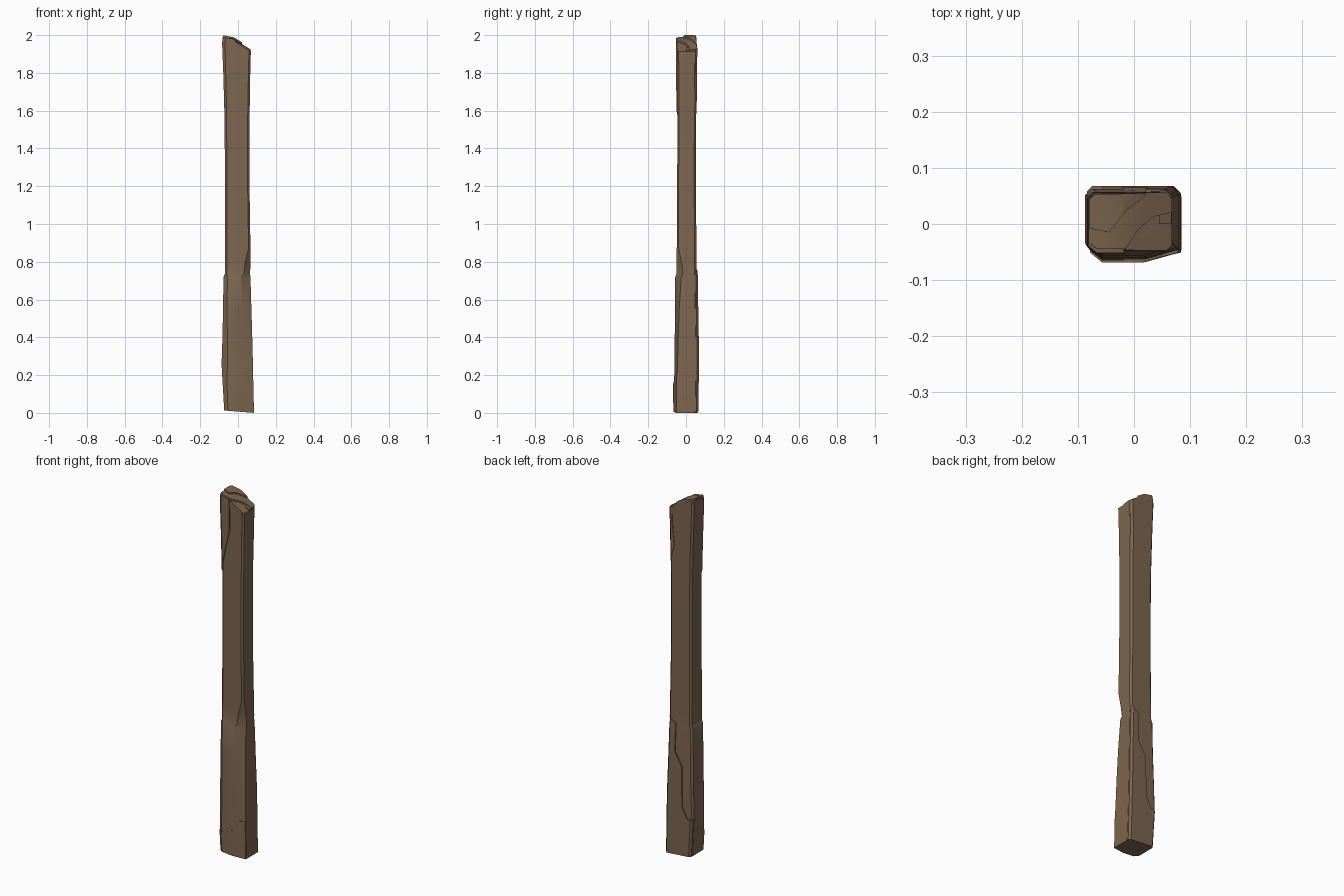
import bpy, bmesh, math
from mathutils import Vector

if "Cube" in bpy.data.objects:
    bpy.data.objects.remove(bpy.data.objects["Cube"])

wood = bpy.data.materials.new("weathered brown wood")
wood.diffuse_color = (0.205, 0.132, 0.081, 1)
wood.use_nodes = True
wood.node_tree.nodes["Principled BSDF"].inputs["Base Color"].default_value = wood.diffuse_color

# z, left, right, front, back, front-left chamfer, front-right chamfer x / y
SECTIONS = [
    (-0.05, -0.068, 0.085, -0.060, 0.056, 0.014, 0.070, 0.014),
    (0.03, -0.074, 0.084, -0.062, 0.060, 0.016, 0.070, 0.016),
    (0.12, -0.079, 0.082, -0.064, 0.061, 0.018, 0.065, 0.018),
    (0.20, -0.084, 0.080, -0.062, 0.062, 0.022, 0.060, 0.016),
    (0.26, -0.087, 0.079, -0.061, 0.062, 0.026, 0.055, 0.016),
    (0.38, -0.083, 0.076, -0.060, 0.062, 0.022, 0.050, 0.018),
    (0.55, -0.079, 0.071, -0.058, 0.059, 0.018, 0.050, 0.022),
    (0.72, -0.077, 0.066, -0.057, 0.057, 0.017, 0.050, 0.032),
    (0.735, -0.070, 0.064, -0.051, 0.056, 0.009, 0.034, 0.036),
    (0.80, -0.070, 0.066, -0.050, 0.056, 0.009, 0.028, 0.026),
    (0.87, -0.070, 0.066, -0.049, 0.055, 0.009, 0.010, 0.010),
    (1.20, -0.069, 0.061, -0.047, 0.053, 0.009, 0.010, 0.008),
    (1.55, -0.071, 0.061, -0.045, 0.054, 0.009, 0.010, 0.008),
    (1.80, -0.078, 0.065, -0.046, 0.056, 0.010, 0.010, 0.008),
    (1.95, -0.084, 0.069, -0.047, 0.057, 0.012, 0.010, 0.008),
    (2.05, -0.080, 0.068, -0.043, 0.054, 0.014, 0.012, 0.010),
]


def finish(ob):
    bpy.ops.object.select_all(action='DESELECT')
    ob.select_set(True)
    bpy.context.view_layer.objects.active = ob
    for m in list(ob.modifiers):
        bpy.ops.object.modifier_apply(modifier=m.name)
    bpy.ops.object.shade_smooth_by_angle(angle=math.radians(25))


def to_object(name, bm):
    bmesh.ops.recalc_face_normals(bm, faces=bm.faces[:])
    me = bpy.data.meshes.new(name)
    bm.to_mesh(me)
    bm.free()
    me.materials.append(wood)
    ob = bpy.data.objects.new(name, me)
    bpy.context.collection.objects.link(ob)
    return ob


def slice_off(bm, co, no):
    """Cut away the side the normal points to and cap the cut."""
    geom = bm.verts[:] + bm.edges[:] + bm.faces[:]
    cut = bmesh.ops.bisect_plane(bm, geom=geom, plane_co=co, plane_no=no, clear_outer=True)
    edges = [e for e in cut['geom_cut'] if isinstance(e, bmesh.types.BMEdge)]
    if edges:
        bmesh.ops.edgeloop_fill(bm, edges=edges)


def log(name, dx=0.0, dy=0.0, drop=0.0):
    """Loft of chamfered sections, offset sideways, with a slanted broken top."""
    bm = bmesh.new()
    rings = []
    for z, l, r, f, b, cl, cx, cy in SECTIONS:
        l, r, f, b = l - dx, r + dx, f - dy, b + dy
        k = 0.010
        pts = [(l, f + cl), (l + cl * 1.2, f), (r - cx, f), (r, f + cy),
               (r, b - k), (r - k, b), (l + k, b), (l, b - k)]
        rings.append([bm.verts.new((x, y, z)) for x, y in pts])
    for a, b in zip(rings, rings[1:]):
        for i in range(8):
            j = (i + 1) % 8
            bm.faces.new((a[i], a[j], b[j], b[i]))
    bm.faces.new(rings[0][::-1])
    bm.faces.new(rings[-1])
    slice_off(bm, Vector((0.085, 0, 0)), Vector((-0.08, 0, -1)))
    slice_off(bm, Vector((-0.082, 0, 2.0 - drop)), Vector((0.2, 0, 1)))
    slice_off(bm, Vector((-0.02, 0, 1.987 - drop)), Vector((0.62, 0, 1)))
    return to_object(name, bm)


def prism(poly, axis, lo, hi):
    """Cutter: polygon in xz pushed along y, or in xy pushed along z."""
    bm = bmesh.new()
    place = (lambda p, t: (p[0], t, p[1])) if axis == 'y' else (lambda p, t: (p[0], p[1], t))
    a = [bm.verts.new(place(p, lo)) for p in poly]
    b = [bm.verts.new(place(p, hi)) for p in poly]
    bm.faces.new(a)
    bm.faces.new(b[::-1])
    n = len(poly)
    for i in range(n):
        j = (i + 1) % n
        bm.faces.new((a[i], b[i], b[j], a[j]))
    ob = to_object("cutter", bm)
    ob.hide_render = True
    return ob


def split_layer(name, poly, axis, lo, hi, **offset):
    """Layer of wood: part of an offset log kept inside a cutter."""
    ob = log(name, **offset)
    cutter = prism(poly, axis, lo, hi)
    m = ob.modifiers.new("keep", 'BOOLEAN')
    m.operation, m.object, m.solver = 'INTERSECT', cutter, 'EXACT'
    finish(ob)
    bpy.data.objects.remove(cutter)


# main post
finish(log("post", drop=0.018))

# broken top, two stepped layers
split_layer("top_middle_layer",
            [(0.1, 0.02), (0.065, 0.02), (0.035, 0.013), (0.008, -0.01), (-0.015, -0.045),
             (-0.02, -0.1), (-0.1, -0.1), (-0.1, 0.1), (0.1, 0.1)],
            'z', 1.85, 2.1, dx=-0.001, dy=-0.001, drop=0.009)
split_layer("top_upper_layer",
            [(0.03, 0.1), (0.02, 0.05), (-0.015, 0.022), (-0.045, -0.015),
             (-0.1, -0.004), (-0.1, 0.1)],
            'z', 1.85, 2.1, dx=-0.002, dy=-0.002)

# split layers on the front
split_layer("front_upper_split",
            [(-0.1, 2.1), (-0.018, 2.1), (-0.018, 1.80), (-0.045, 1.68), (-0.07, 1.56), (-0.1, 1.5)],
            'y', -0.1, 0.0, dx=-0.001, dy=0.006, drop=0.012)
split_layer("front_foot_layer",
            [(-0.1, 0.13), (-0.06, 0.12), (-0.02, 0.13), (0.025, 0.16), (0.05, 0.205),
             (0.1, 0.215), (0.1, -0.1), (-0.1, -0.1)],
            'y', -0.1, 0.0, dx=-0.001, dy=0.005)

# split layers on the back
split_layer("back_lower_layer",
            [(0.1, 0.79), (0.02, 0.73), (0.025, 0.58), (-0.02, 0.50), (-0.022, 0.28),
             (-0.055, 0.22), (-0.1, 0.22), (-0.1, -0.1), (0.1, -0.1)],
            'y', 0.0, 0.1, dx=-0.001, dy=0.006)
split_layer("back_upper_split",
            [(0.1, 2.1), (0.045, 2.1), (0.045, 1.85), (0.03, 1.72), (0.1, 1.5)],
            'y', 0.0, 0.1, dx=-0.001, dy=0.003, drop=0.012)
